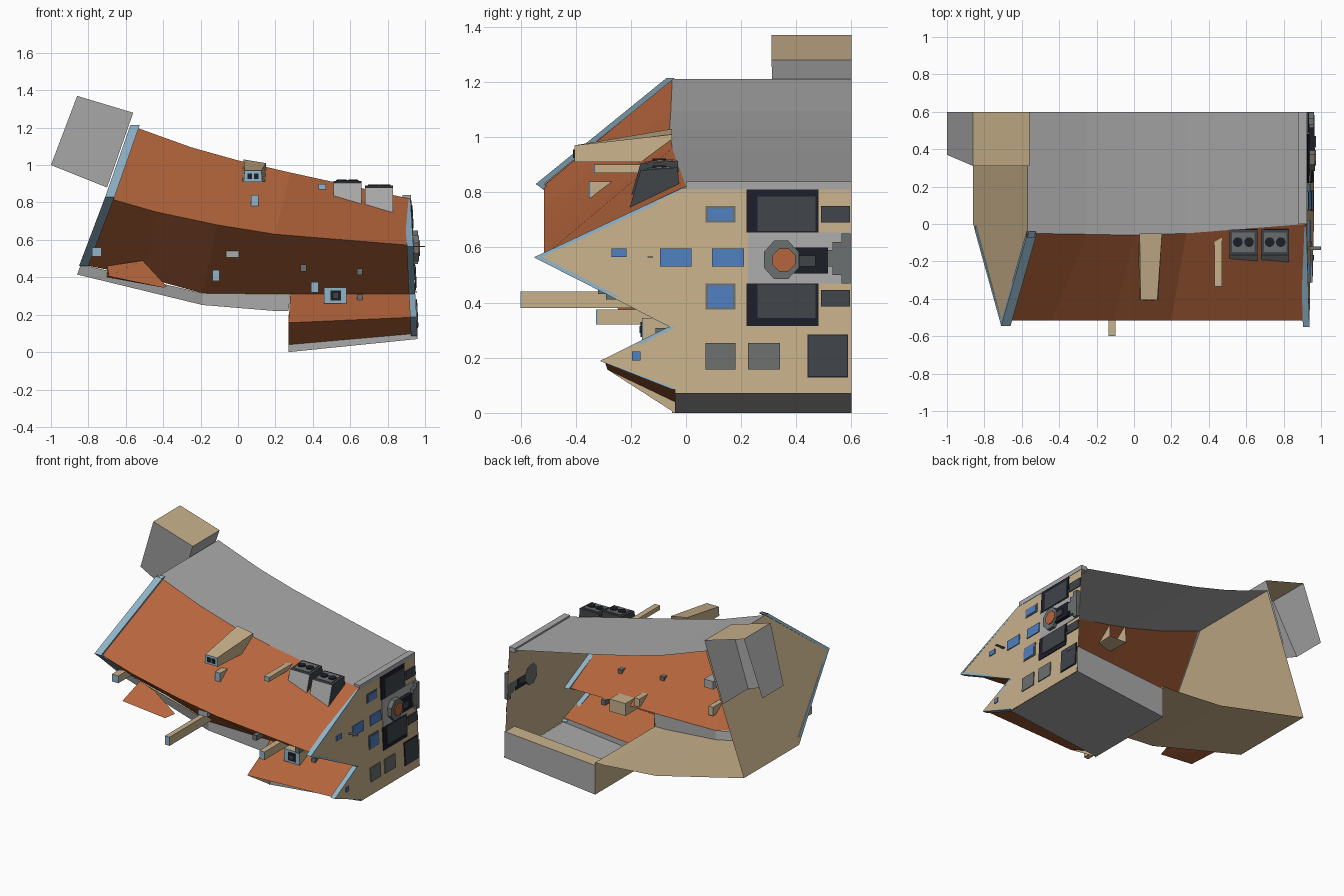
import bpy, bmesh, math
from mathutils import Matrix, Vector

if "Cube" in bpy.data.objects:
    bpy.data.objects.remove(bpy.data.objects["Cube"])


def mat(name, r, g, b):
    m = bpy.data.materials.new(name)
    m.diffuse_color = (r, g, b, 1)
    m.use_nodes = True
    m.node_tree.nodes["Principled BSDF"].inputs["Base Color"].default_value = m.diffuse_color
    return m


ORANGE = mat("rust orange", .46, .13, .045)
TAN = mat("tan", .58, .44, .26)
GREY = mat("light grey", .40, .40, .40)
TRIM = mat("pale blue", .28, .46, .58)
GLASS = mat("window blue", .08, .21, .52)
DARK = mat("dark grey", .05, .058, .066)
NAVY = mat("near black", .012, .013, .022)
MID = mat("mid grey", .15, .16, .16)


def mesh(name, verts, faces, mats, idx=None):
    me = bpy.data.meshes.new(name)
    me.from_pydata([tuple(v) for v in verts], [], faces)
    for m in (mats if isinstance(mats, list) else [mats]):
        me.materials.append(m)
    if idx:
        for p, i in zip(me.polygons, idx):
            p.material_index = i
    ob = bpy.data.objects.new(name, me)
    bpy.context.collection.objects.link(ob)
    return ob


def strip(name, a, b, m):
    """Quad strip between two polylines."""
    n = len(a)
    return mesh(name, list(a) + list(b),
                [(i, n + i, n + i + 1, i + 1) for i in range(n - 1)], m)


def to_back(pts):
    return [(p[0], .6, p[2]) for p in pts]


def prism_x(name, prof, x0, x1, mats, idx=None):
    """Extrude a (y, z) profile along x."""
    n = len(prof)
    v = [(x0, *p) for p in prof] + [(x1, *p) for p in prof]
    f = [(i, (i + 1) % n, n + (i + 1) % n, n + i) for i in range(n)]
    f += [tuple(range(n))[::-1], tuple(range(n, 2 * n))]
    return mesh(name, v, f, mats, idx)


def box(name, x0, x1, y0, y1, z0, z1, m):
    return prism_x(name, [(y0, z0), (y0, z1), (y1, z1), (y1, z0)], x0, x1, m)


def disc(name, c, r, depth, axis, m, sides=12, sy=1):
    me = bpy.data.meshes.new(name)
    bm = bmesh.new()
    bmesh.ops.create_cone(bm, cap_ends=True, segments=sides, radius1=r, radius2=r, depth=depth)
    bmesh.ops.rotate(bm, verts=bm.verts, matrix=Matrix.Rotation(math.pi / sides, 3, 'Z'))
    if axis == 'X':
        bmesh.ops.rotate(bm, verts=bm.verts, matrix=Matrix.Rotation(math.pi / 2, 3, 'Y'))
    bmesh.ops.scale(bm, verts=bm.verts, vec=(1, sy, 1))
    bmesh.ops.translate(bm, verts=bm.verts, vec=c)
    bm.to_mesh(me)
    bm.free()
    me.materials.append(m)
    ob = bpy.data.objects.new(name, me)
    bpy.context.collection.objects.link(ob)


# main hull: top edge, outer ridge, lower edge along its length
top = [(-.57, -.05, 1.21), (-.25, -.055, 1.095), (0, -.06, 1.025), (.28, -.05, .96), (.92, 0, .82)]
ridge = [(-.70, -.515, .825), (-.44, -.515, .75), (-.11, -.515, .68), (.2, -.515, .63), (.935, -.515, .57)]
low = [(-.84, -.03, .47), (-.5, -.04, .40), (-.19, -.05, .315), (.2, -.05, .31), (.945, -.05, .31)]
strip("upper_hull", top, ridge, ORANGE)
strip("lower_hull", ridge, low, ORANGE)
strip("deck", to_back(top), top, GREY)

# grey sill under the hull and the floor behind it
sill_top = [low[0], low[2], low[3], (.28, -.05, .31)]
sill_low = [(-.86, 0, .415), (-.19, -.05, .252), (.2, -.05, .22), (.27, -.05, .22)]
strip("sill", sill_top, sill_low, GREY)
strip("floor", sill_low, to_back(sill_low), TAN)

# left end wall, leaning outward at the bottom
mesh("left_end_wall", [(-.57, .6, 1.21), (-.57, -.05, 1.21), (-.71, -.54, .83), (-.86, 0, .415), (-.86, .6, .415)],
     [(0, 1, 2, 3, 4)], TAN)

# lower pod under the right end
pl = [Vector(p) for p in ((.28, -.05, .31), (.27, -.285, .157), (.27, -.04, .04), (.27, -.04, 0), (.27, .6, 0))]
pr = [Vector(p) for p in ((.945, -.05, .31), (.95, -.295, .187), (.955, -.04, .1), (.96, -.04, .07), (.96, .6, .07))]
v = pl + pr
mesh("pod", v, [(i, i + 1, i + 6, i + 5) for i in range(4)] + [(0, 1, 2, 3)],
     [ORANGE, GREY, TAN], [0, 0, 1, 1, 2])
mesh("pod_back", [(.27, .6, 0), (.96, .6, .07), (.96, .6, .25), (.27, .6, .2), (.96, .5, .25), (.27, .5, .2)],
     [(0, 1, 2, 3), (3, 2, 4, 5)], [GREY, TAN], [0, 1])
mesh("pod_end", [(.27, -.05, 0), (.27, .6, 0), (.27, .6, .22), (.27, -.05, .22)], [(0, 1, 2, 3)], TAN)

# right end wall
wx = lambda z: .965 - .052 * z
prof = [(.6, .815), (0, .815), (-.55, .563), (-.05, .31), (-.31, .19), (-.04, .09), (-.04, .07), (.6, .07)]
mesh("right_end_wall", [(wx(z), y, z) for y, z in prof], [tuple(range(8))], TAN)
box("deck_lip", .88, .925, 0, .6, .81, .84, GREY)


# blue trim bands that wrap the hull ends
def trim(name, outer, dx):
    off = [Vector(o) for o in outer]
    cen = Vector((0, .03, 0))
    n = len(off)
    inn = [p + Vector((dx, 0, 0)) for p in off]
    base = [p + cen for p in inn]
    v = off + inn + base + [p + cen for p in off]
    f = []
    for k in range(3):
        f += [(k * n + i, k * n + i + 1, k * n + n + i + 1, k * n + n + i) for i in range(n - 1)]
    f += [(3 * n + i, 3 * n + i + 1, i + 1, i) for i in range(n - 1)]
    mesh(name, v, f, TRIM)


trim("left_trim", [(-.575, -.07, 1.215), (-.71, -.545, .83), (-.85, -.04, .46)], .05)
trim("right_trim", [(.922, -.015, .815), (.938, -.55, .565), (.947, -.06, .312)], -.035)
trim("pod_trim", [(.949, -.065, .312), (.955, -.312, .188), (.96, -.05, .085)], -.035)

# tilted tower on the upper left
a = [(-1, .37, 1.0), (-.86, .31, 1.37), (-.56, .31, 1.28), (-.70, .325, .88)]
mesh("tower", a + to_back(a), [(0, 3, 2, 1), (0, 1, 5, 4), (2, 3, 7, 6), (1, 2, 6, 5)],
     [GREY, TAN], [0, 0, 0, 1])

# wedge under the left hull
mesh("hull_wedge", [(-.70, -.06, .46), (-.51, -.18, .49), (-.38, -.14, .35), (-.40, -.22, .345), (-.69, -.27, .405),
                    (-.7, -.03, .4)],
     [(0, 4, 3, 2, 1), (0, 5, 4), (4, 5, 3), (3, 5, 2)], ORANGE)

# boxes that stick out from the hull, with blue end plates
stubs = [(-.135, -.10, -.594, -.1, .38, .44), (-.78, -.73, -.25, -.05, .51, .56), (.43, .47, -.327, -.04, .87, .90),
         (.07, .11, -.345, -.2, .78, .84), (.39, .43, -.32, -.05, .32, .375), (.46, .58, -.154, 0, .26, .345)]
for i, (x0, x1, y0, y1, z0, z1) in enumerate(stubs):
    box(f"stub_{i}", x0, x1, y0, y1, z0, z1, TAN)
    box(f"stub_end_{i}", x0, x1, y0 - .006, y0, z0, z1, TRIM)
box("port_frame", .495, .55, -.165, -.16, .275, .33, NAVY)
box("port_glass", .51, .535, -.169, -.165, .29, .315, DARK)
box("grey_hatch", -.065, .005, -.34, -.2, .505, .56, GREY)
for i, (x, z, y) in enumerate([(.65, .43, -.29), (.35, .45, -.32), (.65, .29, -.11)]):
    box(f"fitting_{i}", x - .015, x + .015, y, y + .08, z - .018, z + .018, MID)

# dormer on the upper hull
d = [(.03, -.405, .91), (.13, -.405, .91), (.125, -.405, .97), (.035, -.405, .97),
     (.02, -.05, .91), (.15, -.05, .91), (.15, -.05, 1.01), (.03, -.05, 1.03)]
mesh("dormer", d, [(0, 1, 2, 3), (0, 3, 7, 4), (1, 5, 6, 2), (3, 2, 6, 7), (0, 4, 5, 1)],
     [TRIM, TAN], [0, 1, 1, 1, 1])
for x in (.05, .085):
    box("dormer_window", x, x + .025, -.41, -.405, .925, .955, NAVY)

# two cooling units near the right end of the deck
for x0, dz in ((.51, 0), (.68, -.025)):
    p = [(-.21, .75 + dz), (-.165, .905 + dz), (-.03, .915 + dz), (-.02, .78 + dz)]
    prism_x("cooler", p, x0, x0 + .15, [GREY, DARK], [0, 1, 1, 1, 1, 1])
    prism_x("cooler_top", [(-.15, .908 + dz), (-.15, .913 + dz), (-.045, .92 + dz), (-.045, .915 + dz)],
            x0 + .015, x0 + .135, MID)
    for k in (.045, .105):
        disc("cooler_fan", (x0 + k, -.097, .918 + dz), .026, .008, 'Z', NAVY)


# plates on the right end wall
def plate(name, y0, y1, z0, z1, m, t=.006):
    v = [(wx(z) + o, y, z) for o in (0, t) for y, z in ((y0, z0), (y1, z0), (y1, z1), (y0, z1))]
    mesh(name, v, [(4, 5, 6, 7), (0, 1, 5, 4), (1, 2, 6, 5), (2, 3, 7, 6), (3, 0, 4, 7)], m)


for y0, y1, z0, z1 in ((-.27, -.215, .565, .597), (-.095, .02, .53, .597), (.095, .21, .53, .597),
                       (-.195, -.165, .19, .222)):
    plate("window", y0, y1, z0, z1, GLASS)
for z0, z1 in ((.69, .75), (.375, .47)):
    plate("window_frame", .07, .18, z0, z1, MID, .004)
    plate("window", .08, .17, z0 + .008, z1 - .008, GLASS, .007)
for y0, y1 in ((.07, .18), (.225, .34)):
    plate("pod_window", y0, y1, .158, .253, MID)
plate("pod_door_frame", .44, .588, .128, .285, NAVY, .004)
plate("pod_door", .445, .583, .133, .28, DARK, .007)
plate("door_surround", .225, .6, .47, .655, GREY, .004)
for z0, z1, i0, i1 in ((.655, .81, .66, .785), (.315, .47, .345, .465)):
    plate("bay_frame", .22, .48, z0, z1, NAVY, .005)
    plate("bay_panel", .26, .47, i0, i1, DARK, .009)
for z in (.69, .385):
    plate("side_grille", .49, .595, z, z + .06, DARK)

# entrance ring, door and steps on the right end wall
disc("entrance_ring", (.95, .345, .555), .075, .035, 'X', MID, 8, .9)
disc("entrance_center", (.97, .355, .555), .045, .008, 'X', ORANGE, 8)
box("entrance_door", .935, .965, .39, .515, .505, .6, NAVY)
box("entrance_sill", .935, .972, .41, .47, .53, .57, DARK)
for i in range(3):
    box(f"step_{i}", .935, .962, .5 + i * .032, .532 + i * .032, .53 - i * .03, .59 + i * .03, MID)
box("side_vane", .93, 1.0, -.14, -.12, .563, .567, MID)
